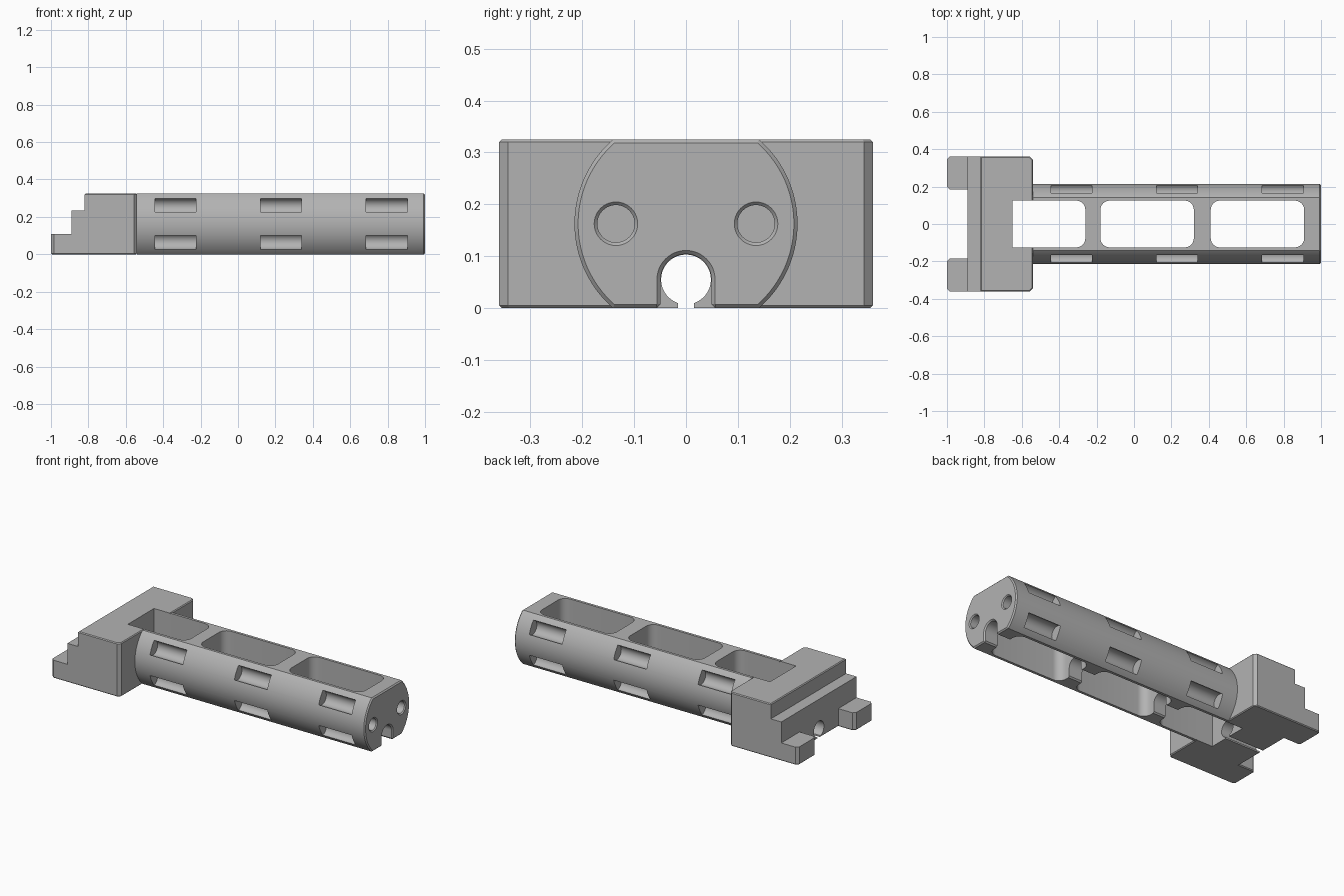
import bpy, bmesh
from math import sin, cos, asin, pi, radians

if "Cube" in bpy.data.objects:
    bpy.data.objects.remove(bpy.data.objects["Cube"], do_unlink=True)

gray = bpy.data.materials.new("plain gray")
gray.use_nodes = True
gray.diffuse_color = (0.45, 0.45, 0.45, 1)
gray.node_tree.nodes["Principled BSDF"].inputs["Base Color"].default_value = (0.45, 0.45, 0.45, 1)

HEIGHT, MID, RADIUS = 0.325, 0.1625, 0.215
HALF_W, FACE_X, END_X = 0.36, -0.54, 1.0


def loft(name, sections, bevels=()):
    """Solid through equal-length point rings; bevels = (offset, segments, vertex test)."""
    bm = bmesh.new()
    rings = [[bm.verts.new(p) for p in s] for s in sections]
    n = len(rings[0])
    bm.faces.new(rings[0])
    bm.faces.new(rings[-1])
    for a, b in zip(rings, rings[1:]):
        for i in range(n):
            bm.faces.new((a[i], a[(i + 1) % n], b[(i + 1) % n], b[i]))
    bmesh.ops.recalc_face_normals(bm, faces=bm.faces)
    for offset, segments, test in bevels:
        edges = [e for e in bm.edges if test(e.verts[0].co, e.verts[1].co)]
        bmesh.ops.bevel(bm, geom=edges, offset=offset, segments=segments,
                        profile=0.5, affect='EDGES')
    mesh = bpy.data.meshes.new(name)
    bm.to_mesh(mesh)
    bm.free()
    mesh.materials.append(gray)
    ob = bpy.data.objects.new(name, mesh)
    bpy.context.collection.objects.link(ob)
    return ob


def along_x(name, *stations, bevels=()):
    """Each station is (x, yz profile)."""
    return loft(name, [[(x, y, z) for y, z in pts] for x, pts in stations], bevels)


def box(name, x0, x1, y0, y1, z0, z1, bevels=()):
    pts = [(y0, z0), (y1, z0), (y1, z1), (y0, z1)]
    return along_x(name, (x0, pts), (x1, pts), bevels=bevels)


def circle(cy, cz, r, n=40, start=0.0, sweep=2 * pi):
    closed = sweep > 6.28
    return [(cy + r * cos(start + sweep * i / (n if closed else n - 1)),
             cz + r * sin(start + sweep * i / (n if closed else n - 1))) for i in range(n)]


def combine(target, tools, operation):
    """Apply booleans and remove the tools."""
    for tool in tools:
        tool.hide_render = True
        mod = target.modifiers.new("bool", 'BOOLEAN')
        mod.operation, mod.object, mod.solver = operation, tool, 'EXACT'
    graph = bpy.context.evaluated_depsgraph_get()
    mesh = bpy.data.meshes.new_from_object(target.evaluated_get(graph))
    target.modifiers.clear()
    target.data = mesh
    for tool in tools:
        bpy.data.objects.remove(tool, do_unlink=True)


def upright(a, b):
    return abs(a.x - b.x) < 1e-4 and abs(a.y - b.y) < 1e-4


def rim(a, b):
    return abs(a.z - b.z) < 1e-4 and (a.z < 1e-4 or a.z > HEIGHT - 1e-4)


# Bar: round section with flat top and bottom, chamfered free end
flat = asin(MID / RADIUS)
section = (circle(0, MID, RADIUS, 32, -flat, 2 * flat)
           + circle(0, MID, RADIUS, 32, pi - flat, 2 * flat))
bar = along_x("bar", (FACE_X, section), (END_X, section),
              bevels=[(0.007, 1, lambda a, b: min(a.x, b.x) > END_X - 1e-4)])
cuts = []

# Windows through the bar
for x0, x1 in ((-0.75, -0.26), (-0.18, 0.32), (0.41, 0.91)):
    cuts.append(box("window_cut", x0, x1, -0.125, 0.125, -0.1, 0.45,
                    bevels=[(0.05, 8, upright)]))


# Cable channel along the underside, flared at the free end
def arch(r, foot):
    return ([(r + foot, -0.02), (r + foot, 0.0), (r, 0.008)]
            + circle(0, 0.055, r, 25, 0, pi)
            + [(-r, 0.008), (-r - foot, 0.0), (-r - foot, -0.02)])


cuts.append(along_x("channel_cut", (-0.4, arch(0.049, 0.007)), (END_X - 0.007, arch(0.049, 0.007)),
                    (END_X + 0.007, arch(0.063, 0.007))))

# Round-bottomed side pockets, three along each of four directions
for cx in (-0.335, 0.23, 0.795):
    for deg in (28, 152, 208, 332):
        a = radians(deg)
        ring = circle(0.2 * cos(a), MID + 0.2 * sin(a), 0.043, 32)
        cuts.append(along_x("pocket_cut", (cx - 0.11, ring), (cx + 0.11, ring)))

# Blind end holes with countersinks
for cy in (-0.135, 0.135):
    small, wide = circle(cy, MID, 0.036), circle(cy, MID, 0.048)
    cuts.append(along_x("hole_cut", (0.925, small), (END_X - 0.006, small), (END_X + 0.006, wide)))
combine(bar, cuts, 'DIFFERENCE')

# Mounting block: stepped side profile across the width
steps = [(FACE_X, 0), (FACE_X, HEIGHT), (-0.82, HEIGHT), (-0.82, 0.235), (-0.89, 0.235), (-0.89, 0)]
block = loft("mounting_block", [[(x, y, z) for x, z in steps] for y in (-HALF_W, HALF_W)],
             bevels=[(0.017, 1, lambda a, b: upright(a, b) and a.x > FACE_X - 1e-4),
                     (0.005, 1, rim)])

# Two feet at the back of the block
feet = [box("foot", -1.0, -0.85, min(s * 0.185, s * HALF_W), max(s * 0.185, s * HALF_W), 0, 0.108,
            bevels=[(0.015, 1, lambda a, b: upright(a, b) and a.x < -0.99), (0.005, 1, rim)])
        for s in (-1, 1)]
combine(block, feet, 'UNION')

# Notch continuing the first window, and keyhole cable passage
gap = asin(0.015 / 0.048)
keyhole = circle(0, 0.055, 0.048, 40, -pi / 2 + gap, 2 * pi - 2 * gap)
keyhole += [(-0.015, -0.03), (0.015, -0.03)]
combine(block, [box("notch_cut", -0.65, -0.4, -0.125, 0.125, -0.1, 0.45),
                along_x("keyhole_cut", (-1.1, keyhole), (-0.6, keyhole))], 'DIFFERENCE')

# Smooth curved faces, keep edges crisp
for ob in (bar, block):
    bpy.ops.object.select_all(action='DESELECT')
    ob.select_set(True)
    bpy.context.view_layer.objects.active = ob
    bpy.ops.object.shade_smooth_by_angle(angle=radians(25))
